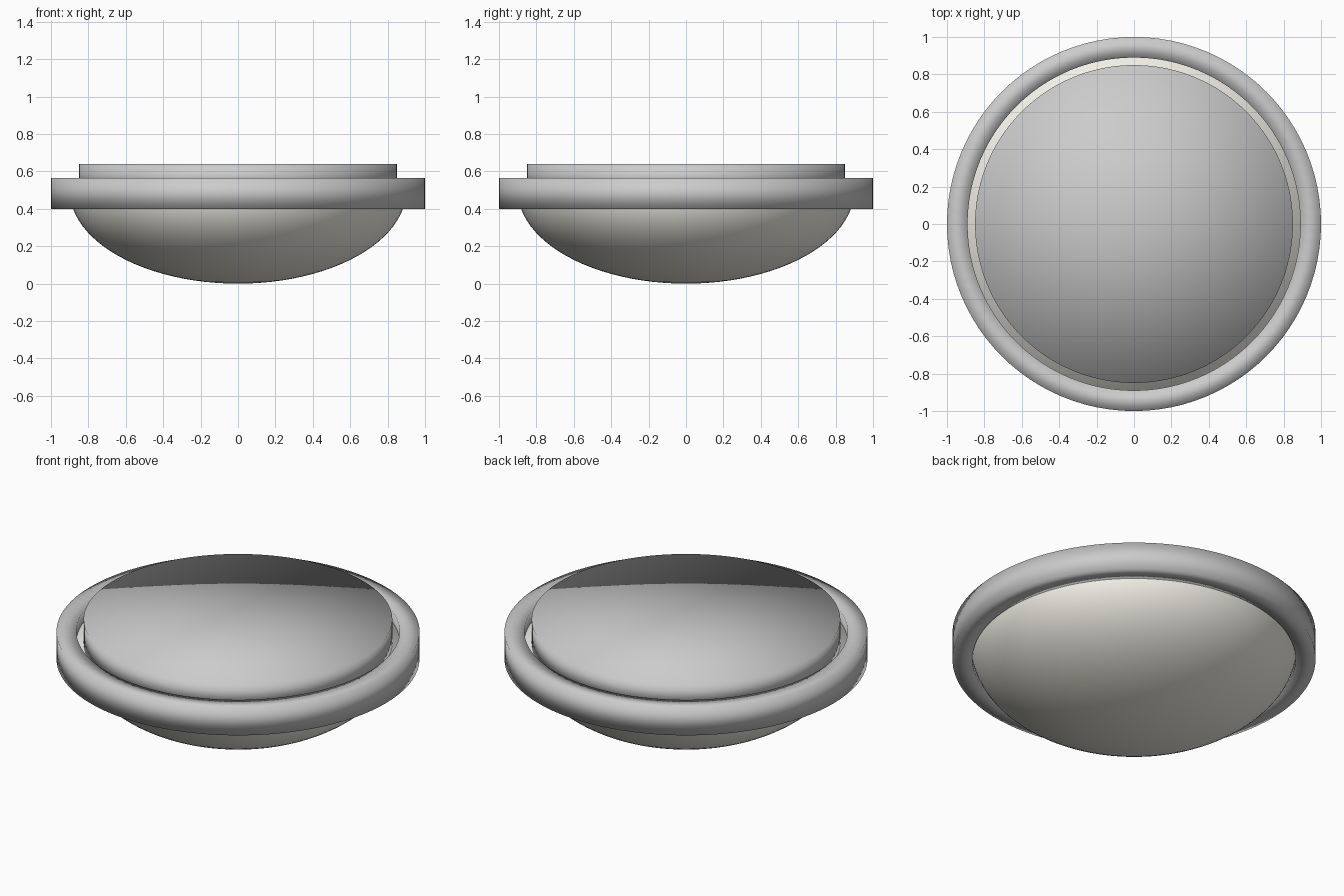
import bpy, bmesh, math

if "Cube" in bpy.data.objects:
    bpy.data.objects.remove(bpy.data.objects["Cube"])

SEGMENTS = 96


def lathe(name, profile, closed=False):
    """Revolve (radius, z) points around z; points on the axis become poles."""
    bm = bmesh.new()
    verts = [bm.verts.new((r, 0, z)) for r, z in profile]
    pairs = list(zip(verts, verts[1:]))
    if closed:
        pairs.append((verts[-1], verts[0]))
    edges = [bm.edges.new(p) for p in pairs]
    bmesh.ops.spin(bm, geom=verts + edges, cent=(0, 0, 0), axis=(0, 0, 1),
                   angle=2 * math.pi, steps=SEGMENTS)
    bmesh.ops.remove_doubles(bm, verts=bm.verts, dist=1e-4)
    bmesh.ops.dissolve_degenerate(bm, edges=bm.edges, dist=1e-5)
    bmesh.ops.recalc_face_normals(bm, faces=bm.faces)
    for f in bm.faces:
        f.smooth = True          # fully smooth, including the rims
    mesh = bpy.data.meshes.new(name)
    bm.to_mesh(mesh)
    bm.free()
    obj = bpy.data.objects.new(name, mesh)
    bpy.context.collection.objects.link(obj)
    return obj


# Mounting plate: flat disc that sits against the ceiling
lathe("mounting_plate", [(0, 0.50), (0.85, 0.50), (0.85, 0.64), (0, 0.64)])

# Trim ring: square-section band holding the shade
lathe("trim_ring", [(0.89, 0.40), (1.0, 0.40), (1.0, 0.565), (0.89, 0.565)],
      closed=True)

# Glass shade: half ellipsoid bowl, closed at the top
STEPS = 24
bowl = [(0.9 * math.sin(a), 0.5 - 0.5 * math.cos(a))
        for a in (i * math.pi / 2 / STEPS for i in range(STEPS + 1))]
shade = lathe("glass_shade", bowl + [(0, 0.50)])

cream = bpy.data.materials.new("cream_glass")
cream.diffuse_color = (0.93, 0.91, 0.83, 1)
cream.use_nodes = True
cream.node_tree.nodes["Principled BSDF"].inputs["Base Color"].default_value = cream.diffuse_color
shade.data.materials.append(cream)
